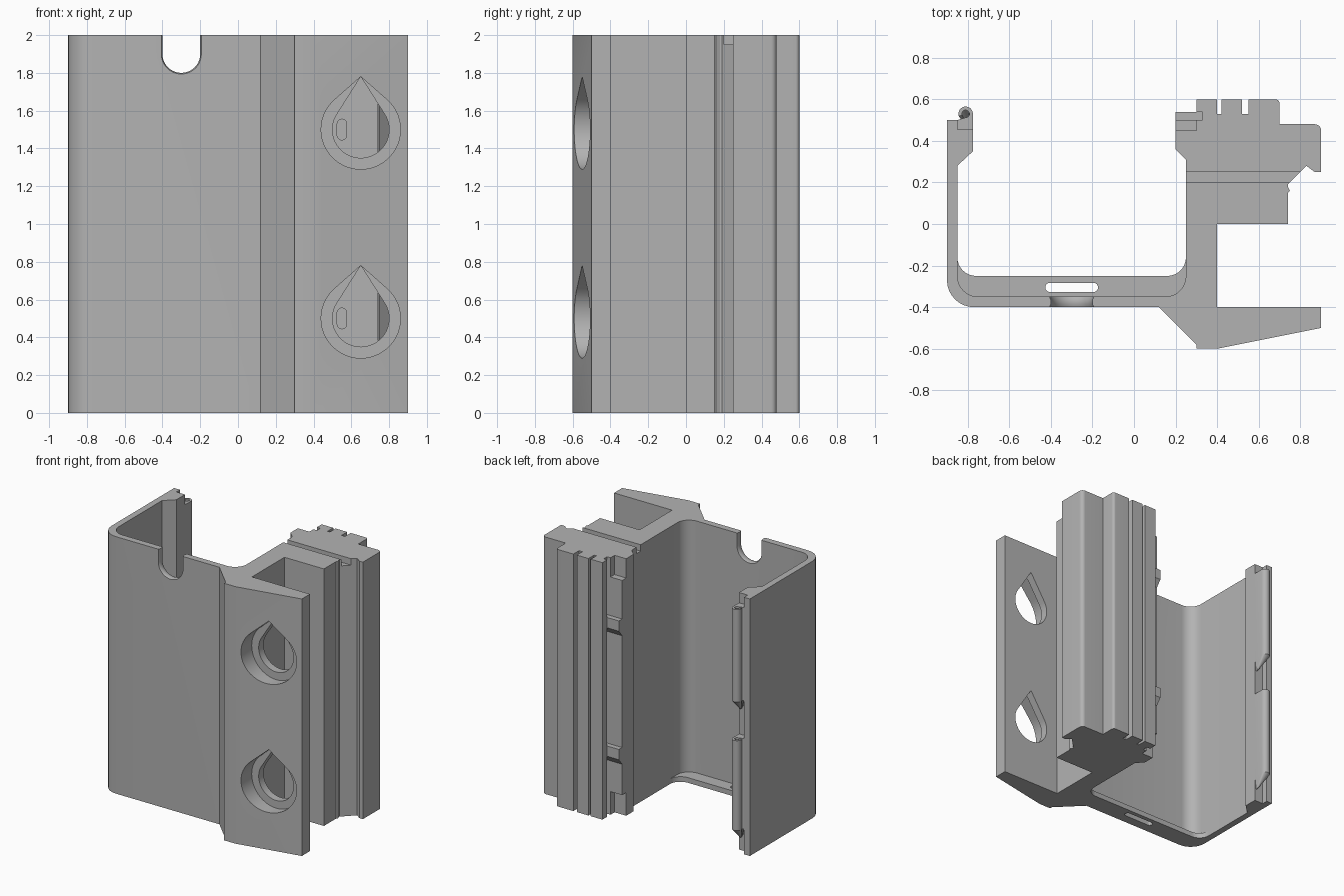
import bpy, bmesh
from math import sin, cos, acos, pi, radians
from mathutils import Vector

default_cube = bpy.data.objects.get("Cube")
if default_cube:
    bpy.data.objects.remove(default_cube)

grey = bpy.data.materials.new("plain grey")
grey.use_nodes = True
grey.diffuse_color = (0.45, 0.45, 0.45, 1)
grey.node_tree.nodes["Principled BSDF"].inputs["Base Color"].default_value = grey.diffuse_color


def loft(name, rings):
    """Skin a closed solid through rings of equal point count."""
    bm = bmesh.new()
    loops = [[bm.verts.new(point) for point in ring] for ring in rings]
    for lower, upper in zip(loops, loops[1:]):
        for i in range(len(lower)):
            bm.faces.new((lower[i - 1], lower[i], upper[i], upper[i - 1]))
    bm.faces.new(loops[0])
    bm.faces.new(loops[-1])
    bmesh.ops.recalc_face_normals(bm, faces=bm.faces)
    mesh = bpy.data.meshes.new(name)
    bm.to_mesh(mesh)
    bm.free()
    mesh.materials.append(grey)
    obj = bpy.data.objects.new(name, mesh)
    bpy.context.collection.objects.link(obj)
    return obj


def flat(outline, z):
    return [(x, y, z) for x, y in outline]


def upright(outline, y):
    return [(x, y, z) for x, z in outline]


def box(name, low, high):
    outline = [(low[0], low[1]), (high[0], low[1]), (high[0], high[1]), (low[0], high[1])]
    return loft(name, [flat(outline, low[2]), flat(outline, high[2])])


def arc(cx, cy, radius, start, end, steps=12):
    angles = [radians(start + (end - start) * i / steps) for i in range(steps + 1)]
    return [(cx + radius * cos(a), cy + radius * sin(a)) for a in angles]


def rounded(corners, steps=8):
    """Round every corner that carries a third value, its fillet radius."""
    outline = []
    for i, corner in enumerate(corners):
        here = Vector(corner[:2])
        if len(corner) == 2:
            outline.append(tuple(here))
            continue
        before = (Vector(corners[i - 1][:2]) - here).normalized()
        after = (Vector(corners[(i + 1) % len(corners)][:2]) - here).normalized()
        radius = corner[2]
        centre = here + (before + after) * radius
        for k in range(steps + 1):
            a = k / steps * pi / 2
            outline.append(tuple(centre - after * radius * cos(a) - before * radius * sin(a)))
    return outline


def cut(target, cutter):
    cutter.hide_render = True
    modifier = target.modifiers.new("cut", "BOOLEAN")
    modifier.operation = "DIFFERENCE"
    modifier.solver = "EXACT"
    modifier.object = cutter
    bpy.context.view_layer.objects.active = target
    bpy.ops.object.modifier_apply(modifier=modifier.name)
    bpy.data.objects.remove(cutter)


def teardrop(x, z, radius, tip):
    lean = 90 - math_degrees(acos(radius / tip))
    return arc(x, z, radius, 180 - lean, 360 + lean, 40) + [(x, z + tip)]


def math_degrees(angle):
    return angle * 180 / pi


def u_shape(x, z, radius, top):
    return arc(x, z, radius, 180, 360, 20) + [(x + radius, top), (x - radius, top)]


# Extruded body: channel, slanted front plate and grooved back block
channel_outside = [(-0.9, 0.5), (-0.9, -0.4, 0.13), (0.12, -0.4)]
front_plate = [(0.3, -0.58), (0.3, -0.6), (0.4, -0.6), (0.9, -0.5), (0.9, -0.4), (0.4, -0.4)]
block_front = [(0.4, 0), (0.74, 0), (0.74, 0.15), (0.75, 0.16), (0.74, 0.18),
               (0.74, 0.19), (0.83, 0.28), (0.87, 0.25), (0.9, 0.25)]
block_back = [(0.9, 0.48, 0.03), (0.7, 0.48), (0.7, 0.6, 0.02),
              (0.55, 0.6), (0.55, 0.53), (0.52, 0.53), (0.52, 0.6),
              (0.42, 0.6), (0.42, 0.53), (0.4, 0.53), (0.4, 0.6), (0.3, 0.6)]
latch_recess = [(0.3, 0.54), (0.33, 0.54), (0.33, 0.5), (0.3, 0.5), (0.3, 0.45), (0.2, 0.45)]
channel_inside = [(0.2, 0.36), (0.25, 0.31), (0.25, -0.35, 0.1), (-0.85, -0.35, 0.1),
                  (-0.85, 0.28), (-0.775, 0.35), (-0.775, 0.455), (-0.85, 0.455), (-0.85, 0.5)]
profile = rounded(channel_outside + front_plate + block_front + block_back
                  + latch_recess + channel_inside)
body = loft("body", [flat(profile, 0), flat(profile, 2)])

# Cable notch with flared rims in the channel wall
notch_sections = [(-0.42, 0.113), (-0.4, 0.106), (-0.385, 0.1), (-0.365, 0.1), (-0.35, 0.106), (-0.33, 0.113)]
cut(body, loft("notch_cutter", [upright(u_shape(-0.3, 1.9, r, 2.1), y) for y, r in notch_sections]))

# Teardrop holes with counterbores, and small slots behind them
for z in (0.5, 1.5):
    for radius, depth in ((0.21, -0.46), (0.15, -0.3)):
        drop = teardrop(0.65, z, radius, 0.28)
        cut(body, loft("hole_cutter", [upright(drop, -0.7), upright(drop, depth)]))
    slot = arc(0.55, z + 0.03, 0.025, 0, 180) + arc(0.55, z - 0.03, 0.025, 180, 360)
    cut(body, loft("slot_cutter", [upright(slot, -0.05), upright(slot, 0.1)]))

# Shallow groove across the top of the block
cut(body, box("groove_cutter", (0.2, 0.2, 1.95), (1, 0.25, 2.1)))

# Floor ledge inside the channel with a rounded drain slot
ledge_outline = rounded([(-0.86, -0.15), (-0.86, -0.36, 0.1), (0.26, -0.36, 0.1), (0.26, -0.15)])
ledge_inner = rounded([(0.25, -0.15), (0.25, -0.25, 0.09), (-0.85, -0.25, 0.09), (-0.85, -0.15)])
ledge = loft("floor_ledge", [flat(ledge_outline + ledge_inner, z) for z in (0, 0.04)])
drain = arc(-0.195, -0.305, 0.022, -90, 90) + arc(-0.405, -0.305, 0.022, 90, 270)
cut(ledge, loft("drain_cutter", [flat(drain, -0.1), flat(drain, 0.1)]))

# Hinge hooks on the free wall, tapering at their lower ends
hook = ([(-0.775, 0.45)] + arc(-0.81, 0.53, 0.035, 0, 200)
        + arc(-0.81, 0.53, 0.018, 200, -90) + [(-0.851, 0.5), (-0.851, 0.45)])
hook_root = Vector((-0.79, 0.45))
hook_tip = [tuple(hook_root.lerp(Vector(point), 0.1)) for point in hook]
for name, low, high in (("lower_hook", 0.1, 0.9), ("upper_hook", 1.1, 1.92)):
    loft(name, [flat(hook_tip, low), flat(hook, low + 0.1), flat(hook, high)])

# Latch rail and its two catches
box("latch_rail", (0.2, 0.449, 0.18), (0.301, 0.5, 1.85))
for name, z in (("lower_catch", 0.5), ("upper_catch", 1.5)):
    catch = [(0.2, 0.49), (0.33, 0.49), (0.33, 0.54), (0.2, 0.54)]
    seat = [(x, min(y, 0.5)) for x, y in catch]
    loft(name, [flat(seat, z - 0.08), flat(catch, z - 0.03), flat(catch, z + 0.05)])

# Smooth the round walls while keeping edges crisp
bpy.ops.object.select_all(action="DESELECT")
for obj in bpy.context.collection.objects:
    if obj.type == "MESH":
        obj.select_set(True)
        bpy.context.view_layer.objects.active = obj
bpy.ops.object.shade_smooth_by_angle(angle=radians(25))
